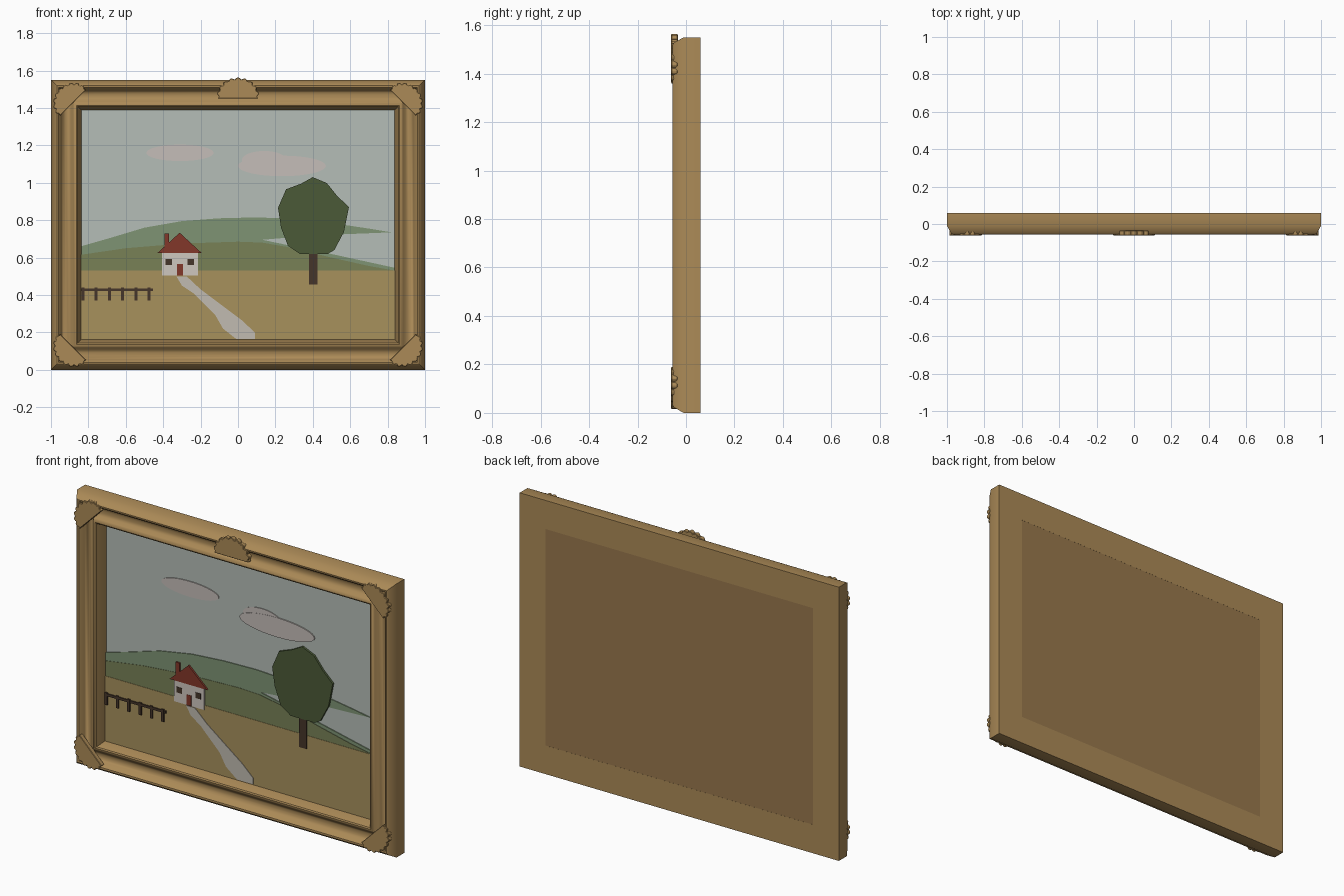
import bpy, bmesh, math

if "Cube" in bpy.data.objects:
    bpy.data.objects.remove(bpy.data.objects["Cube"])

W, H = 1.0, 1.55          # half width and height of the frame
MATS = {}


def paint(ob, rgb):
    """Give an object a plain colour (0-255 display values)."""
    if rgb not in MATS:
        m = bpy.data.materials.new("colour_%d_%d_%d" % rgb)
        m.diffuse_color = [min(1, (c * 1.03 / 255) ** 2.2) for c in rgb] + [1]
        m.use_nodes = True
        m.node_tree.nodes["Principled BSDF"].inputs["Base Color"].default_value = m.diffuse_color
        MATS[rgb] = m
    ob.data.materials.append(MATS[rgb])


def finish(name, bm, rgb, smooth=False):
    bmesh.ops.recalc_face_normals(bm, faces=bm.faces)
    me = bpy.data.meshes.new(name)
    bm.to_mesh(me)
    bm.free()
    ob = bpy.data.objects.new(name, me)
    bpy.context.collection.objects.link(ob)
    paint(ob, rgb)
    if smooth:
        bpy.ops.object.select_all(action='DESELECT')
        bpy.context.view_layer.objects.active = ob
        ob.select_set(True)
        bpy.ops.object.shade_smooth_by_angle(angle=math.radians(35))
    return ob


def plate(name, pts, front, back, rgb):
    """Extrude an (x, z) outline between two depths."""
    bm = bmesh.new()
    a = [bm.verts.new((x, front, z)) for x, z in pts]
    b = [bm.verts.new((x, back, z)) for x, z in pts]
    bm.faces.new(a)
    bm.faces.new(b[::-1])
    n = len(pts)
    for i in range(n):
        j = (i + 1) % n
        bm.faces.new((a[i], b[i], b[j], a[j]))
    return finish(name, bm, rgb)


def rect(x0, x1, z0, z1):
    return [(x0, z0), (x1, z0), (x1, z1), (x0, z1)]


def ellipse(cx, cz, rx, rz, n=32):
    return [(cx + rx * math.cos(2 * math.pi * i / n),
             cz + rz * math.sin(2 * math.pi * i / n)) for i in range(n)]


GOLD, BACK = (165, 133, 85), (147, 116, 76)
SKY, FAR, NEAR, FIELD = (174, 183, 176), (122, 142, 112), (116, 124, 84), (161, 139, 90)
CLOUD, WALL, RED, DARK = (190, 183, 178), (200, 192, 184), (126, 56, 44), (68, 54, 44)
LEAF, PATH = (74, 88, 56), (186, 180, 170)

# moulded frame: profile of (inset, depth) mitred round the four corners
profile = [(0, .06), (0, -.01), (.015, -.036), (.022, -.049), (.031, -.055), (.04, -.053),
           (.05, -.042), (.057, -.026), (.066, -.014), (.078, -.01), (.092, -.013),
           (.106, -.023), (.118, -.036), (.127, -.044), (.136, -.046), (.143, -.042),
           (.146, -.032), (.162, .012), (.162, .06)]
bm = bmesh.new()
rings = []
for sx, top in ((-1, 0), (1, 0), (1, 1), (-1, 1)):
    rings.append([bm.verts.new((sx * (W - d), y, H - d if top else d)) for d, y in profile])
n = len(profile)
for k in range(4):
    r, s = rings[k], rings[(k + 1) % 4]
    for i in range(n):
        j = (i + 1) % n
        bm.faces.new((r[i], r[j], s[j], s[i]))
finish("frame_moulding", bm, GOLD, smooth=True)

# backing board and sky canvas
plate("backing_board", rect(-.84, .84, .16, 1.39), .03, .0595, BACK)
plate("sky_canvas", rect(-.84, .84, .16, 1.39), .018, .03, SKY)


# carved shell ornaments
def shell(name, cx, cz, angle, r, lobes):
    pts = []
    steps = lobes * 6
    for i in range(steps + 1):
        t = i / steps
        a = math.pi * (t - .5)
        rad = r * (.9 + .1 * abs(math.sin(lobes * math.pi * t)))
        pts.append((rad * math.sin(a), .012 + (rad - .012) * math.cos(a)))
    pts += [(r * .95, 0), (-r * .95, 0)]
    ca, sa = math.cos(angle), math.sin(angle)
    out = [(cx + x * ca - z * sa, cz + x * sa + z * ca) for x, z in pts]
    ob = plate(name, out, -.061, -.034, GOLD)
    bev = ob.modifiers.new("soft_edge", 'BEVEL')
    bev.width, bev.segments = .0025, 1


for side, sx in (("left", -1), ("right", 1)):
    for level, top in (("top", 1), ("bottom", 0)):
        ang = math.radians(45 if top else 135) * -sx
        shell("corner_shell_%s_%s" % (level, side), sx * .882,
              H - .122 if top else .122, ang, .104, 9)
shell("crest_shell", 0, 1.45, 0, .113, 9)

# rolling hills and field
plate("far_hill", [(-.84, .53), (-.84, .66), (-.7, .70), (-.5, .76), (-.3, .795), (-.1, .81),
                   (.1, .815), (.3, .807), (.5, .785), (.7, .755), (.82, .735), (.65, .728),
                   (.4, .718), (.13, .695), (.25, .67), (.45, .63), (.84, .545), (.84, .53)],
      .013, .018, FAR)
plate("near_hill", [(-.84, .53), (-.84, .615), (-.6, .65), (-.3, .675), (0, .685), (.13, .68),
                    (.3, .65), (.5, .60), (.7, .555), (.84, .53)], .011, .017, NEAR)
plate("field", rect(-.84, .84, .16, .53), .009, .018, FIELD)

# clouds
plate("cloud_left", ellipse(-.31, 1.16, .18, .044), .013, .018, CLOUD)
plate("cloud_right", ellipse(.235, 1.09, .235, .055), .012, .018, CLOUD)
plate("cloud_puff", ellipse(.14, 1.12, .12, .05), .0135, .018, CLOUD)

# winding path
plate("path", [(-.33, .50), (-.275, .50), (-.2, .43), (-.08, .34), (.02, .265), (.09, .2),
               (.09, .165), (-.01, .165), (-.08, .22), (-.12, .29), (-.24, .41), (-.3, .45)],
      .006, .01, PATH)

# cottage
plate("cottage_walls", rect(-.405, -.215, .505, .63), .004, .012, WALL)
plate("cottage_chimney", rect(-.393, -.368, .64, .73), .003, .012, RED)
plate("cottage_roof", [(-.43, .625), (-.195, .625), (-.312, .733)], .001, .012, RED)
plate("cottage_door", rect(-.325, -.295, .505, .565), .002, .006, RED)
for name, x in (("left", -.37), ("right", -.252)):
    plate("cottage_window_" + name, rect(x - .017, x + .017, .56, .592), .002, .006, DARK)

# tree
plate("tree_trunk", rect(.38, .425, .455, .64), .004, .012, DARK)
plate("tree_crown", [(.40, 1.03), (.475, .998), (.53, .93), (.593, .87), (.567, .738),
                     (.515, .64), (.48, .62), (.33, .62), (.267, .663), (.23, .76),
                     (.214, .866), (.257, .965), (.337, .995)], 0, .012, LEAF)

# fence
plate("fence_rail", rect(-.84, -.455, .421, .435), .003, .01, DARK)
for i in range(6):
    x = -.83 + i * .071
    plate("fence_post_%d" % (i + 1), rect(x - .008, x + .008, .37, .44), .002, .01, DARK)
